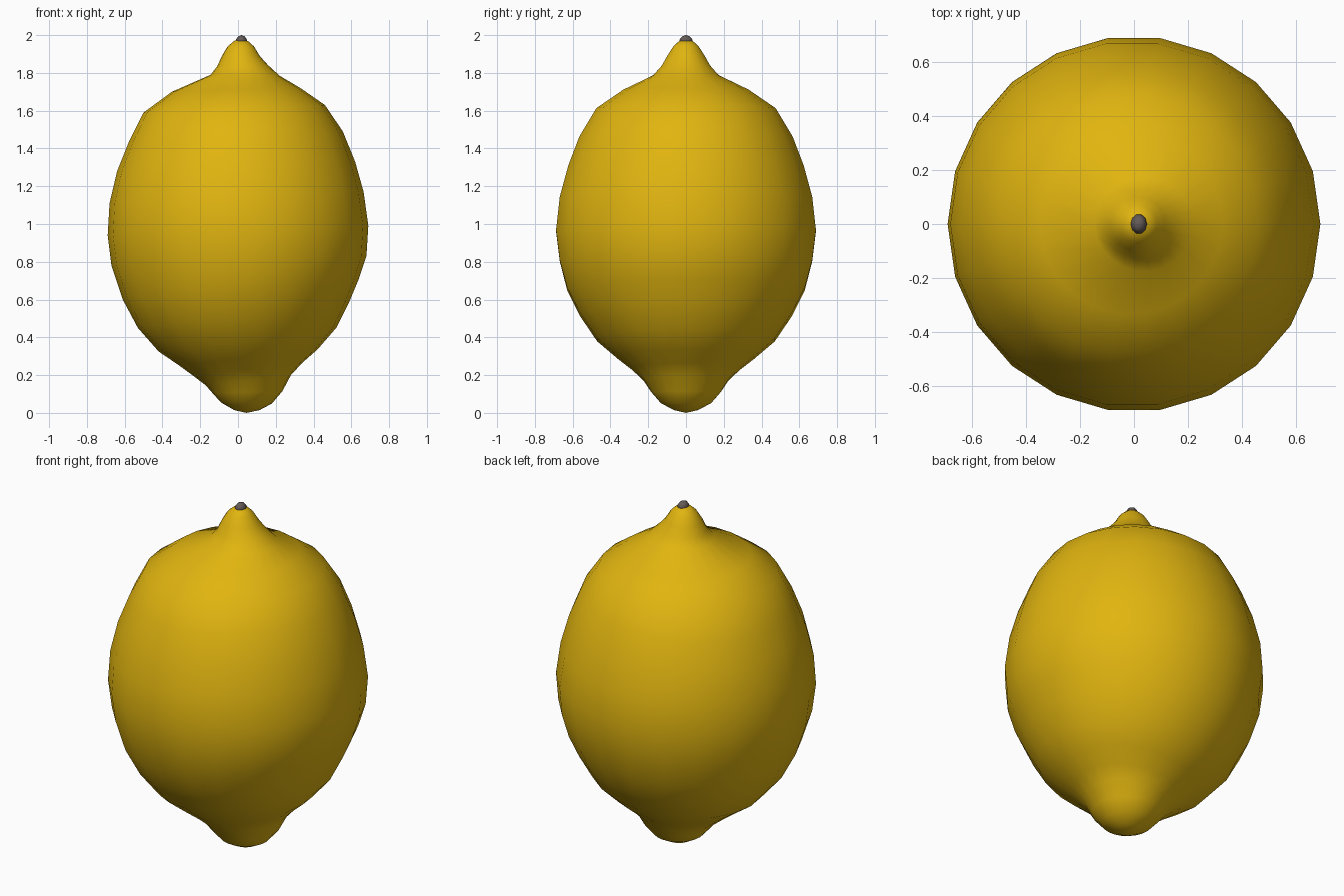
import bpy, bmesh, math


def material(name, rgb):
    m = bpy.data.materials.new(name)
    m.diffuse_color = (*rgb, 1)
    return m


def lofted(name, rings, bottom, top, sides, mat):
    """Skin tilted elliptical rings (x_left, z_left, x_right, z_right, y_radius)."""
    bm = bmesh.new()
    loops = []
    for xl, zl, xr, zr, ry in rings:
        loop = []
        for i in range(sides):
            a = 2 * math.pi * i / sides
            c, s = math.cos(a), math.sin(a)
            loop.append(bm.verts.new(((xl + xr) / 2 + (xr - xl) / 2 * c, ry * s,
                                      (zl + zr) / 2 + (zr - zl) / 2 * c)))
        loops.append(loop)
    lo, hi = bm.verts.new(bottom), bm.verts.new(top)
    for i in range(sides):
        j = (i + 1) % sides
        for a, b in zip(loops, loops[1:]):
            bm.faces.new((a[i], a[j], b[j], b[i]))
        bm.faces.new((lo, loops[0][j], loops[0][i]))
        bm.faces.new((hi, loops[-1][i], loops[-1][j]))
    for f in bm.faces:
        f.smooth = True
    me = bpy.data.meshes.new(name)
    bm.to_mesh(me)
    bm.free()
    me.materials.append(mat)
    ob = bpy.data.objects.new(name, me)
    bpy.context.collection.objects.link(ob)
    return ob


peel = material("lemon yellow", (0.75, 0.46, 0.005))
grey = material("stem grey brown", (0.13, 0.105, 0.095))

# Lemon body: blunt tip at the bottom, slightly tilted belly, narrow neck on top
body = [
    (-0.02, 0.015, 0.115, 0.015, 0.065),
    (-0.09, 0.055, 0.18, 0.05, 0.135),
    (-0.135, 0.105, 0.235, 0.115, 0.185),
    (-0.17, 0.145, 0.28, 0.20, 0.225),
    (-0.235, 0.195, 0.34, 0.265, 0.285),
    (-0.31, 0.25, 0.42, 0.335, 0.365),
    (-0.42, 0.325, 0.52, 0.45, 0.475),
    (-0.53, 0.45, 0.59, 0.59, 0.565),
    (-0.61, 0.60, 0.64, 0.71, 0.635),
    (-0.67, 0.78, 0.68, 0.83, 0.675),
    (-0.69, 0.94, 0.69, 0.99, 0.695),
    (-0.68, 1.11, 0.665, 1.17, 0.675),
    (-0.64, 1.28, 0.62, 1.33, 0.63),
    (-0.58, 1.43, 0.555, 1.49, 0.57),
    (-0.50, 1.59, 0.46, 1.63, 0.48),
    (-0.35, 1.70, 0.33, 1.72, 0.335),
    (-0.145, 1.79, 0.22, 1.785, 0.175),
    (-0.11, 1.835, 0.16, 1.84, 0.13),
    (-0.085, 1.89, 0.115, 1.89, 0.10),
    (-0.055, 1.94, 0.085, 1.94, 0.068),
    (-0.02, 1.97, 0.055, 1.967, 0.037),
]
lofted("lemon_body", body, (0.045, 0, 0), (0.018, 0, 1.975), 22, peel)

# Small stem nub
nub = [
    (-0.008, 1.955, 0.044, 1.955, 0.03),
    (-0.012, 1.975, 0.048, 1.975, 0.037),
    (0.0, 1.993, 0.036, 1.993, 0.022),
]
lofted("stem_nub", nub, (0.018, 0, 1.95), (0.018, 0, 2.0), 10, grey)
